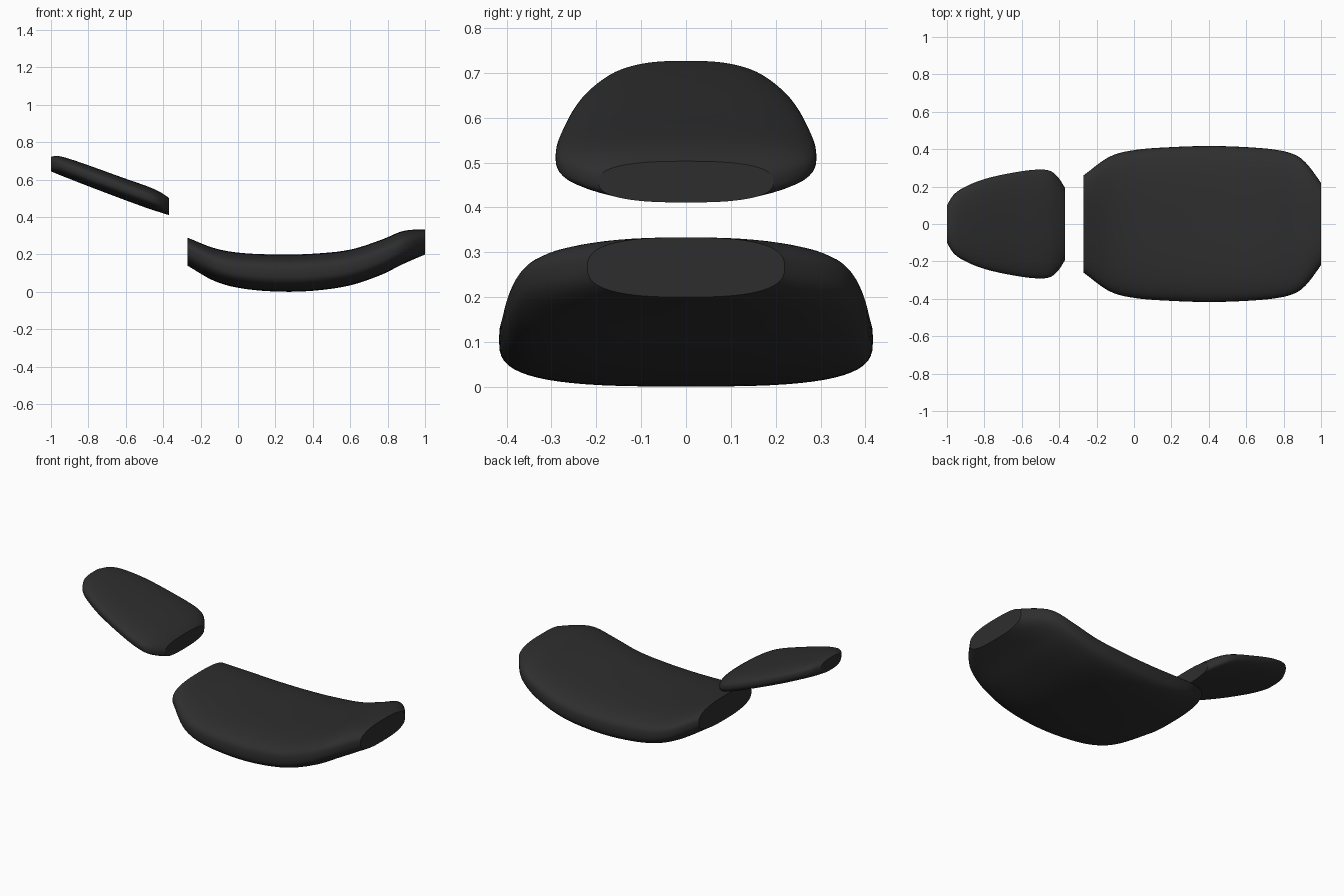
import bpy, bmesh, math

if "Cube" in bpy.data.objects:
    bpy.data.objects.remove(bpy.data.objects["Cube"])

fabric = bpy.data.materials.new("charcoal")
fabric.diffuse_color = (0.027, 0.027, 0.027, 1)
fabric.use_nodes = True
fabric.node_tree.nodes["Principled BSDF"].inputs["Base Color"].default_value = fabric.diffuse_color


def sample(rows, x):
    """Smooth (Hermite) interpolation of station rows at x."""
    i = 0
    while i < len(rows) - 2 and x > rows[i + 1][0]:
        i += 1
    a, b = rows[i], rows[i + 1]
    p = rows[i - 1] if i > 0 else a
    q = rows[i + 2] if i + 2 < len(rows) else b
    h = b[0] - a[0]
    t = (x - a[0]) / h
    out = []
    for k in range(1, len(a)):
        ma = (b[k] - p[k]) / (b[0] - p[0]) * h
        mb = (q[k] - a[k]) / (q[0] - a[0]) * h
        out.append((2*t**3 - 3*t*t + 1) * a[k] + (t**3 - 2*t*t + t) * ma
                   + (3*t*t - 2*t**3) * b[k] + (t**3 - t*t) * mb)
    return out


def power(v, e):
    return math.copysign(abs(v) ** e, v)


def cushion(name, rows, steps=48, sides=64):
    """Loft rounded cross-sections (x, top, bottom, half width, squareness)."""
    bm = bmesh.new()
    x0, x1 = rows[0][0], rows[-1][0]
    rings = []
    for s in range(steps + 1):
        x = x0 + (x1 - x0) * (1 - math.cos(math.pi * s / steps)) / 2
        top, bottom, half, n = sample(rows, x)
        mid, r = (top + bottom) / 2, (top - bottom) / 2
        ring = []
        for k in range(sides):
            a = 2 * math.pi * k / sides
            ring.append(bm.verts.new((x, half * power(math.cos(a), 2 / n),
                                      mid + r * power(math.sin(a), 2 / n))))
        rings.append(ring)
    for r0, r1 in zip(rings, rings[1:]):
        for k in range(sides):
            j = (k + 1) % sides
            bm.faces.new((r0[k], r0[j], r1[j], r1[k]))
    # flat end caps with crisp rims
    caps = [bm.faces.new(rings[0]), bm.faces.new(rings[-1])]
    bmesh.ops.recalc_face_normals(bm, faces=bm.faces)
    for f in bm.faces:
        f.smooth = True
    for c in caps:
        c.smooth = False
        for e in c.edges:
            e.smooth = False
    mesh = bpy.data.meshes.new(name)
    bm.to_mesh(mesh)
    bm.free()
    mesh.materials.append(fabric)
    bpy.context.collection.objects.link(bpy.data.objects.new(name, mesh))


# curved seat cushion
cushion("seat_cushion", [
    (-0.27, 0.29, 0.14, 0.26, 2.7),
    (-0.13, 0.235, 0.06, 0.36, 2.8),
    (0.0, 0.21, 0.022, 0.395, 3.0),
    (0.2, 0.20, 0.002, 0.411, 3.1),
    (0.4, 0.204, 0.006, 0.417, 3.1),
    (0.6, 0.226, 0.035, 0.411, 3.1),
    (0.77, 0.28, 0.093, 0.395, 3.0),
    (0.87, 0.322, 0.143, 0.366, 2.8),
    (0.93, 0.332, 0.17, 0.315, 2.7),
    (1.0, 0.333, 0.20, 0.22, 2.7)])

# tilted headrest cushion
cushion("headrest_cushion", [
    (-1.0, 0.722, 0.645, 0.10, 2.6),
    (-0.97, 0.727, 0.632, 0.15, 2.6),
    (-0.92, 0.717, 0.612, 0.19, 2.6),
    (-0.8, 0.677, 0.565, 0.24, 2.7),
    (-0.62, 0.612, 0.497, 0.279, 2.7),
    (-0.5, 0.57, 0.453, 0.291, 2.7),
    (-0.44, 0.546, 0.433, 0.28, 2.7),
    (-0.4, 0.524, 0.42, 0.242, 2.7),
    (-0.37, 0.503, 0.411, 0.195, 2.6)])
